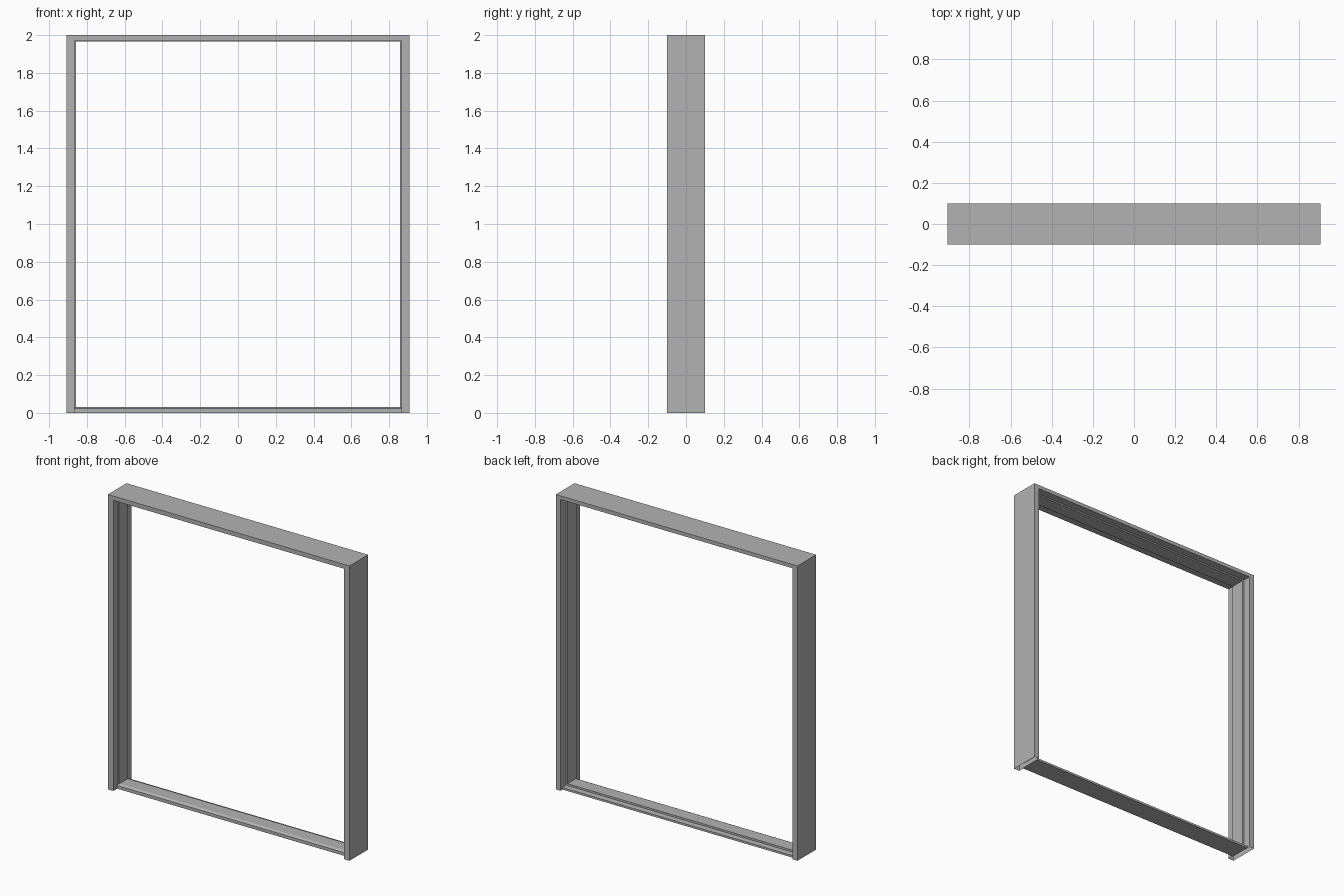
import bpy
import bmesh

if "Cube" in bpy.data.objects:
    bpy.data.objects.remove(bpy.data.objects["Cube"], do_unlink=True)

HALF_W, HEIGHT, DEPTH = 0.907, 2.0, 0.1
HEAD_RATIO = 0.7            # the head is thinner than the jambs

grey = bpy.data.materials.new("frame grey")
grey.use_nodes = True
colour = (0.45, 0.45, 0.45, 1)
grey.diffuse_color = colour
grey.node_tree.nodes["Principled BSDF"].inputs["Base Color"].default_value = colour


def sweep(name, rings, caps):
    """Skin a row of matching closed rings into one object."""
    bm = bmesh.new()
    rows = [[bm.verts.new(p) for p in ring] for ring in rings]
    for a, b in zip(rows, rows[1:]):
        for i in range(len(a)):
            j = (i + 1) % len(a)
            bm.faces.new((a[i], a[j], b[j], b[i]))
    if caps:
        bm.faces.new(rows[0])
        bm.faces.new(rows[-1])
    bmesh.ops.recalc_face_normals(bm, faces=bm.faces)
    mesh = bpy.data.meshes.new(name)
    bm.to_mesh(mesh)
    bm.free()
    mesh.materials.append(grey)
    obj = bpy.data.objects.new(name, mesh)
    bpy.context.collection.objects.link(obj)
    return obj


# Jambs and head: one mitred, open-footed section with a central stop
section = [(0, -DEPTH), (0.042, -DEPTH), (0.042, -0.05), (0.049, -0.05),
           (0.049, 0.045), (0.036, 0.045), (0.036, DEPTH), (0, DEPTH)]


def frame_ring(side, at_head):
    return [(side * (HALF_W - d), y, HEIGHT - d * HEAD_RATIO if at_head else 0)
            for d, y in section]


sweep("jambs_and_head",
      [frame_ring(-1, False), frame_ring(-1, True),
       frame_ring(1, True), frame_ring(1, False)], caps=False)

# Sill: set back between the jambs, with a lower lip along the rear
sill_section = [(-0.06, 0), (-0.06, 0.022), (-0.045, 0.03), (0.045, 0.03),
                (0.045, 0.017), (0.08, 0.014), (0.08, 0)]
sill_half = HALF_W - 0.037
sweep("sill", [[(x, y, z) for y, z in sill_section]
               for x in (-sill_half, sill_half)], caps=True)
